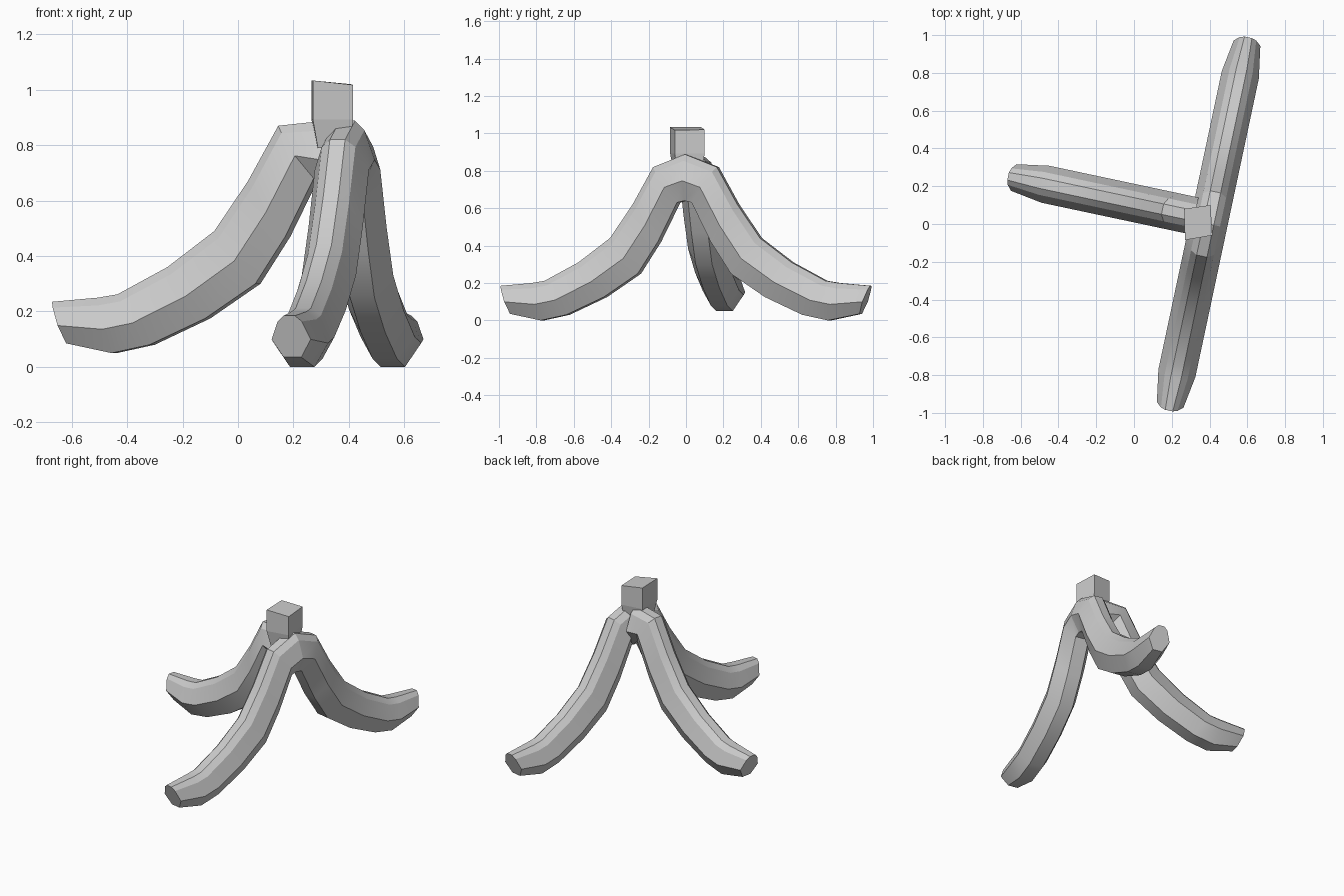
import bpy, bmesh, math
from mathutils import Vector

if "Cube" in bpy.data.objects:
    bpy.data.objects.remove(bpy.data.objects["Cube"])

# Side profile of one fruit: (distance out, height) along its back and its belly
BACK = [(0, .888), (.174, .82), (.286, .62), (.41, .44), (.583, .31), (.767, .212), (.838, .2), (1.01, .185)]
BELLY = [(0, .64), (.04, .63), (.145, .42), (.255, .25), (.44, .125), (.645, .03), (.785, 0), (.955, .035)]
# Right half of the cross-section: (fraction from back to belly, half width)
SECTION = [(0, .028), (.14, .062), (.57, .1), (1, .045)]
WIDTH = [1, 1, 1, 1, 1, 1, 1, .72]


def finish(name, bm):
    bmesh.ops.recalc_face_normals(bm, faces=bm.faces)
    mesh = bpy.data.meshes.new(name)
    bm.to_mesh(mesh)
    bm.free()
    ob = bpy.data.objects.new(name, mesh)
    bpy.context.collection.objects.link(ob)
    return ob


def fruit(name, origin, angle, out=0.0, up=0.0):
    d = Vector((math.cos(angle), math.sin(angle), 0))
    side = Vector((-d.y, d.x, 0))
    loop = SECTION + [(f, -w) for f, w in reversed(SECTION)]
    bm = bmesh.new()
    rings = []
    for i, (a, b, k) in enumerate(zip(BACK, BELLY, WIDTH)):
        ring = []
        for f, w in loop:
            u = a[0] + (b[0] - a[0]) * f + out
            z = a[1] + (b[1] - a[1]) * f + (up if i else 0)
            p = Vector(origin) + d * u + side * w * k
            ring.append(bm.verts.new((p.x, p.y, z)))
        rings.append(ring)
    n = len(loop)
    for r, s in zip(rings, rings[1:]):
        for j in range(n):
            bm.faces.new((r[j], r[(j + 1) % n], s[(j + 1) % n], s[j]))
    bm.faces.new(rings[0])
    bm.faces.new(rings[-1])
    ob = finish(name, bm)
    bpy.ops.object.select_all(action='DESELECT')
    ob.select_set(True)
    bpy.context.view_layer.objects.active = ob
    bpy.ops.object.shade_smooth_by_angle(angle=math.radians(25))


# Three fruits: two form an arch front to back, one points left
turn = math.radians(-12)
fruit("back_fruit", (.395, 0, 0), math.pi / 2 + turn)
fruit("front_fruit", (.395, 0, 0), -math.pi / 2 + turn)
fruit("left_fruit", (.38, .03, 0), math.pi + turn, out=.06, up=.05)

# Stem: square block with a slightly slanted top, over a flare onto the fruits
bm = bmesh.new()
square = [(.27, -.085), (.415, -.06), (.405, .1), (.265, .08)]
tops = [1.033, 1.017, 1.02, 1.033]
c = Vector((.36, .01))
low = [bm.verts.new((c.x + (x - c.x) * .8, c.y + (y - c.y) * .8, .79)) for x, y in square]
mid = [bm.verts.new((x, y, .893)) for x, y in square]
top = [bm.verts.new((x, y, z)) for (x, y), z in zip(square, tops)]
for r, s in ((low, mid), (mid, top)):
    for j in range(4):
        bm.faces.new((r[j], r[(j + 1) % 4], s[(j + 1) % 4], s[j]))
bm.faces.new(low)
bm.faces.new(top)
finish("stem", bm)
